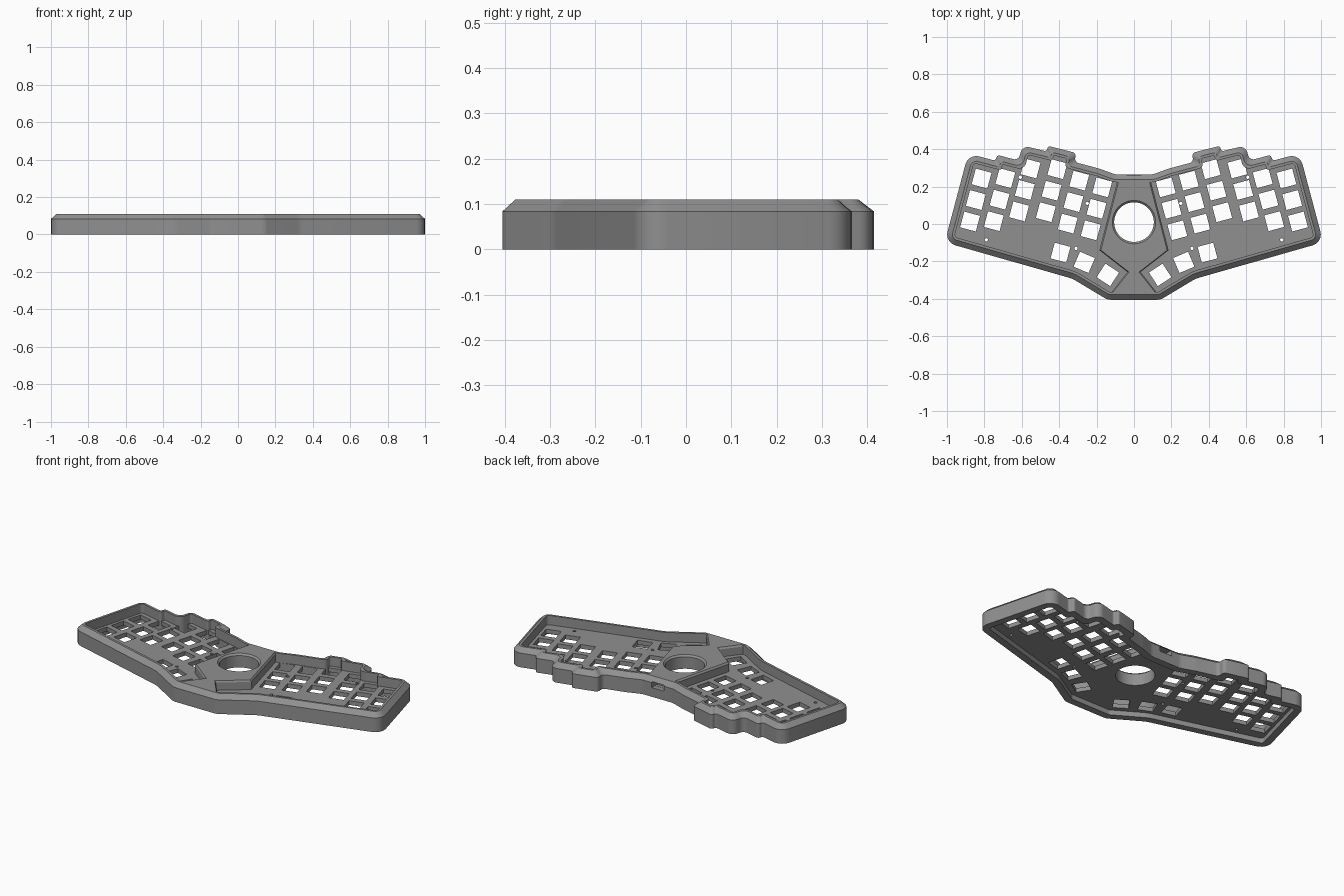
import bpy, bmesh, math
from mathutils import Vector, Matrix

if "Cube" in bpy.data.objects:
    bpy.data.objects.remove(bpy.data.objects["Cube"])

TILT = math.radians(15)
U = Vector((math.cos(TILT), math.sin(TILT)))
V = Vector((-U.y, U.x))
PITCH, HOLE = 0.119, 0.087

grey = bpy.data.materials.new("case grey")
grey.diffuse_color = (0.28, 0.28, 0.28, 1)
grey.use_nodes = True
grey.node_tree.nodes["Principled BSDF"].inputs["Base Color"].default_value = grey.diffuse_color


def finish(bm, name, hidden=False):
    bmesh.ops.recalc_face_normals(bm, faces=bm.faces)
    me = bpy.data.meshes.new(name)
    bm.to_mesh(me)
    bm.free()
    ob = bpy.data.objects.new(name, me)
    bpy.context.collection.objects.link(ob)
    me.materials.append(grey)
    ob.hide_render = hidden
    if hidden:
        ob.hide_set(True)
    return ob


def mirrored(half):
    """Close a right-hand half outline by mirroring it in x."""
    return half + [(-x, y, *r) for x, y, *r in reversed(half)]


def rounded(corners, d, steps=6):
    """Inset a counter-clockwise outline by d and fillet its corners."""
    n = len(corners)
    pts = [Vector(c[:2]) for c in corners]
    moved, convex = [], []
    for i in range(n):
        e1 = (pts[i] - pts[i - 1]).normalized()
        e2 = (pts[(i + 1) % n] - pts[i]).normalized()
        n1, n2 = Vector((-e1.y, e1.x)), Vector((-e2.y, e2.x))
        moved.append(pts[i] + (n1 + n2) * d / (1 + n1.dot(n2)))
        convex.append(e1.x * e2.y - e1.y * e2.x > 0)
    out = []
    for i in range(n):
        p, a, b = moved[i], moved[i - 1] - moved[i], moved[(i + 1) % n] - moved[i]
        r = max(corners[i][2] + (-d if convex[i] else d), 0.006)
        half = a.angle(b) / 2
        t = min(r / math.tan(half), 0.48 * a.length, 0.48 * b.length)
        r = t * math.tan(half)
        c = p + (a.normalized() + b.normalized()).normalized() * (r / math.sin(half))
        s, e = p + a.normalized() * t - c, p + b.normalized() * t - c
        sweep = s.angle_signed(e)
        for k in range(steps + 1):
            out.append(c + Matrix.Rotation(-sweep * k / steps, 2) @ s)
    return out


def ring(bm, pts, z):
    return [bm.verts.new((p[0], p[1], z)) for p in pts]


def bridge(bm, a, b):
    for i in range(len(a)):
        j = (i + 1) % len(a)
        bm.faces.new((a[i], a[j], b[j], b[i]))


def loft(layers, closed=False):
    """Stack of (points, z) layers, capped or joined back to the start."""
    bm = bmesh.new()
    rings = [ring(bm, p, z) for p, z in layers]
    for a, b in zip(rings, rings[1:]):
        bridge(bm, a, b)
    if closed:
        bridge(bm, rings[-1], rings[0])
    else:
        bm.faces.new(rings[0])
        bm.faces.new(rings[-1])
    return bm


def cut(ob, cutter):
    m = ob.modifiers.new("cut", 'BOOLEAN')
    m.operation, m.solver, m.object = 'DIFFERENCE', 'EXACT', cutter


# Case outline: x, y, corner radius, from the front around to the back
half = [(0.142, -0.405, 0.06), (0.33, -0.292, 0.15), (1.012, -0.098, 0.06),
        (0.886, 0.377, 0.06), (0.74, 0.338, 0.03), (0.732, 0.37, 0.045),
        (0.617, 0.339, 0.03), (0.597, 0.42, 0.055), (0.467, 0.388, 0.03),
        (0.46, 0.418, 0.045), (0.307, 0.379, 0.05), (0.32, 0.332, 0.03),
        (0.185, 0.296, 0.06), (0.10, 0.265, 0.08)]
outline = mirrored(half)

# Wall with chamfered rim, open in the middle
wall = finish(loft([(rounded(outline, 0), 0), (rounded(outline, 0), 0.084),
                    (rounded(outline, 0.028), 0.11),
                    (rounded(outline, 0.042), 0.11),
                    (rounded(outline, 0.042), 0)], closed=True), "case_wall")

# Sunken switch plate
plate_edge = rounded(outline, 0.03)
plate = finish(loft([(plate_edge, 0.03), (plate_edge, 0.055)]), "switch_plate")

# Raised centre hub with slightly bevelled sides, flaring into the front rim
hub_half = [(0.125, -0.37, 0), (0.035, -0.257, 0), (0.185, -0.14, 0), (0.088, 0.235, 0)]
hub_pts = [c[:2] for c in mirrored(hub_half)]
hub_top = [(x - math.copysign(0.008, x), y) for x, y in hub_pts]
hub = finish(loft([(hub_pts, 0.03), (hub_pts, 0.1), (hub_top, 0.11)]), "centre_hub")

# Switch openings: top hole of each column, then thumb keys (x, y, degrees)
columns = [(0.815, 0.243), (0.688, 0.245), (0.553, 0.297),
           (0.41, 0.293), (0.293, 0.232), (0.17, 0.196)]
keys = [(*(Vector(c) - V * PITCH * r), 15) for c in columns for r in range(3)]
keys += [(0.393, -0.153, 15), (0.266, -0.205, 23), (0.14, -0.272, 33)]
screws = [(0.608, 0.25), (0.25, 0.11), (0.31, -0.13), (0.79, -0.085)]

bm = bmesh.new()
for side in (1, -1):
    for x, y, a in keys:
        bmesh.ops.create_cube(bm, size=1, matrix=Matrix.Translation((side * x, y, 0.045))
                              @ Matrix.Rotation(side * math.radians(a), 4, 'Z')
                              @ Matrix.Diagonal((HOLE, HOLE, 0.1, 1)))
    for x, y in screws:
        bmesh.ops.create_cone(bm, cap_ends=True, segments=12, radius1=0.009, radius2=0.009,
                              depth=0.1, matrix=Matrix.Translation((side * x, y, 0.045)))
cut(plate, finish(bm, "switch_cutter", True))


# Ball socket opening, chamfered at the top
def circle(r):
    return [(r * math.cos(2 * math.pi * i / 64), 0.01 + r * math.sin(2 * math.pi * i / 64))
            for i in range(64)]


ball = finish(loft([(circle(0.106), -0.05), (circle(0.106), 0.1), (circle(0.117), 0.111),
                    (circle(0.117), 0.15)]), "ball_cutter", True)
cut(hub, ball)
cut(plate, ball)

# Cable port in the back wall
bm = bmesh.new()
bmesh.ops.create_cube(bm, size=1, matrix=Matrix.Translation((0, 0.26, 0.071))
                      @ Matrix.Diagonal((0.08, 0.09, 0.034, 1)))
port = finish(bm, "port_cutter", True)
for ob in (wall, hub):
    cut(ob, port)

# Smooth rounded corners, keep the edges crisp
for ob in (wall, plate, hub):
    bpy.ops.object.select_all(action='DESELECT')
    ob.select_set(True)
    bpy.context.view_layer.objects.active = ob
    for m in list(ob.modifiers):
        bpy.ops.object.modifier_apply(modifier=m.name)
    bpy.ops.object.shade_smooth_by_angle(angle=math.radians(25))
